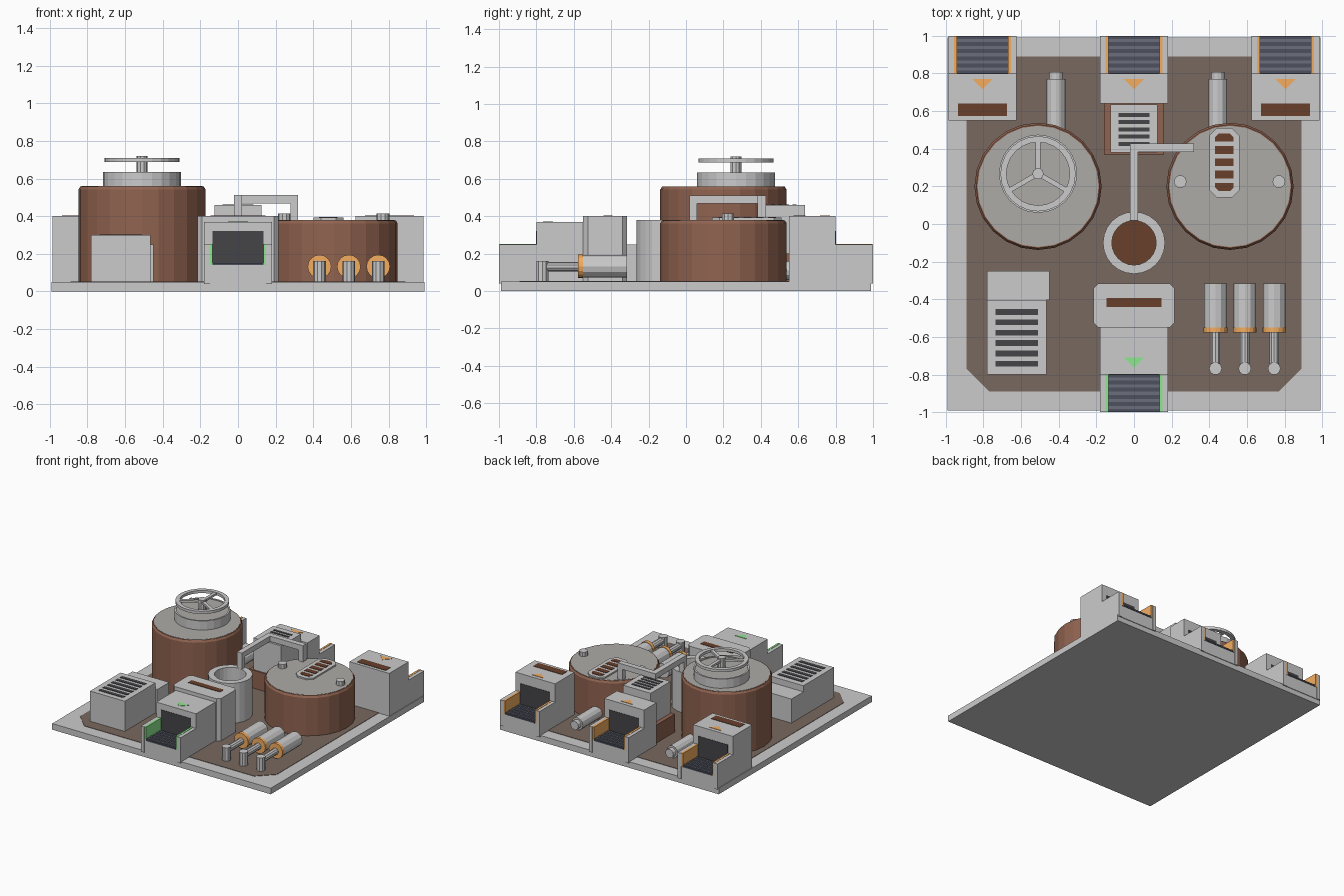
import bpy, bmesh
from math import cos, sin, pi, radians
from mathutils import Matrix, Vector

if "Cube" in bpy.data.objects:
    bpy.data.objects.remove(bpy.data.objects["Cube"])

COLORS = {
    "floor_brown": (0.19, 0.14, 0.115), "tank_brown": (0.28, 0.125, 0.08),
    "dark_brown": (0.14, 0.05, 0.025), "lid_grey": (0.42, 0.41, 0.39),
    "orange": (0.9, 0.42, 0.12), "green": (0.27, 0.8, 0.27),
    "belt": (0.075, 0.083, 0.11), "slat": (0.145, 0.155, 0.2), "dark": (0.06, 0.06, 0.065),
}
MATS = {}
for key, col in COLORS.items():
    MATS[key] = bpy.data.materials.new(key)
    MATS[key].diffuse_color = (*col, 1)


def finish(name, bm, mat=None):
    bmesh.ops.recalc_face_normals(bm, faces=bm.faces)
    me = bpy.data.meshes.new(name)
    bm.to_mesh(me)
    bm.free()
    ob = bpy.data.objects.new(name, me)
    bpy.context.collection.objects.link(ob)
    if mat:
        me.materials.append(MATS[mat])
    return ob


def prism(name, pts, z0, z1, mat=None):
    bm = bmesh.new()
    f = bm.faces.new([bm.verts.new((x, y, z0)) for x, y in pts])
    ext = bmesh.ops.extrude_face_region(bm, geom=[f])
    top = [v for v in ext["geom"] if isinstance(v, bmesh.types.BMVert)]
    bmesh.ops.translate(bm, verts=top, vec=(0, 0, z1 - z0))
    return finish(name, bm, mat)


def box(name, x0, x1, y0, y1, z0, z1, mat=None):
    return prism(name, [(x0, y0), (x1, y0), (x1, y1), (x0, y1)], z0, z1, mat)


def chamfered(x0, x1, y0, y1, c):
    return [(x0 + c, y0), (x1 - c, y0), (x1, y0 + c), (x1, y1 - c),
            (x1 - c, y1), (x0 + c, y1), (x0, y1 - c), (x0, y0 + c)]


def lathe(name, profile, center, n, mat=None, closed=False):
    """Revolve (radius, z) points around a vertical axis."""
    bm = bmesh.new()
    rings = [[bm.verts.new((center[0] + r * cos(2 * pi * i / n),
                            center[1] + r * sin(2 * pi * i / n), z)) for i in range(n)]
             for r, z in profile]
    pairs = list(zip(rings, rings[1:])) + ([(rings[-1], rings[0])] if closed else [])
    for a, b in pairs:
        for i in range(n):
            j = (i + 1) % n
            bm.faces.new((a[i], a[j], b[j], b[i]))
    if not closed:
        bm.faces.new(rings[0])
        bm.faces.new(rings[-1])
    return finish(name, bm, mat)


def rod_y(name, x, z, y0, y1, r, n=12, mat=None):
    bm = bmesh.new()
    m = Matrix.Translation((x, (y0 + y1) / 2, z)) @ Matrix.Rotation(pi / 2, 4, 'X')
    bmesh.ops.create_cone(bm, cap_ends=True, segments=n, radius1=r, radius2=r,
                          depth=y1 - y0, matrix=m)
    return finish(name, bm, mat)


def slots(name, cx, half, y0, y1, count, z, mat="dark"):
    step = (y1 - y0) / (count - 0.45)
    for i in range(count):
        y = y0 + i * step
        box(f"{name}_{i}", cx - half, cx + half, y, y + step * 0.55, z - 0.01, z + 0.003, mat)


def port(name, cx, s, back, height, color):
    """Conveyor port; s = +1 at the back edge, -1 at the front edge."""
    def b(part, x0, x1, ya, yb, z0, z1, mat=None):
        box(f"{name}_{part}", cx + x0, cx + x1, min(s * ya, s * yb), max(s * ya, s * yb), z0, z1, mat)
    b("housing", -0.18, 0.18, back, 0.8, 0.04, height)
    b("belt_bed", -0.15, 0.15, 0.8, 0.995, 0.04, 0.14)
    b("belt", -0.135, 0.135, 0.8, 1.0, 0.14, 0.152, "belt")
    b("opening", -0.135, 0.135, 0.79, 0.803, 0.15, 0.32, "dark")
    for i in range(5):
        y = 0.815 + i * 0.038
        b(f"slat_{i}", -0.135, 0.135, y, y + 0.017, 0.15, 0.157, "slat")
    for k in (-1, 1):
        x = sorted((k * 0.15, k * 0.18))
        b(f"side_wall_{k}", *x, 0.8, 1.0, 0.04, 0.25)
        x = sorted((k * 0.135, k * 0.152))
        b(f"side_strip_{k}", *x, 0.8, 0.998, 0.14, 0.252, color)
    ty = 0.77 if s > 0 else -0.71
    prism(f"{name}_arrow", [(cx - 0.053, ty), (cx, ty - 0.054), (cx + 0.053, ty)],
          height - 0.01, height + 0.003, color)


# base plate and inset floor
box("base_plate", -0.99, 0.99, -0.99, 0.99, 0, 0.05)
prism("floor_panel", [(-0.77, -0.89), (0.77, -0.89), (0.89, -0.77), (0.89, 0.89),
                      (-0.89, 0.89), (-0.89, -0.77)], 0.04, 0.053, "floor_brown")

# conveyor ports
for i, cx in enumerate((-0.805, 0, 0.805)):
    port(f"input_{i}", cx, 1, 0.64 if cx == 0 else 0.55, 0.4, "orange")
    if cx:
        box(f"input_{i}_window", cx - 0.13, cx + 0.13, 0.575, 0.64, 0.39, 0.403, "dark_brown")
port("output", 0, -1, 0.54, 0.37, "green")
prism("output_hopper", chamfered(-0.215, 0.215, -0.55, -0.315, 0.025), 0.04, 0.4)
box("output_window", -0.145, 0.145, -0.44, -0.392, 0.39, 0.403, "dark_brown")

# centre feeder with vent
box("feeder_base", -0.16, 0.16, 0.37, 0.65, 0.04, 0.2, "tank_brown")
box("feeder_vent", -0.125, 0.125, 0.38, 0.635, 0.1, 0.46)
slots("feeder_vent_slot", 0, 0.082, 0.415, 0.59, 5, 0.46)

# two tanks with lids
for name, cx, top in (("tall_tank", -0.51, 0.56), ("short_tank", 0.51, 0.38)):
    lathe(name, [(0.338, 0.04), (0.338, top - 0.018), (0.328, top - 0.002)], (cx, 0.2), 24, "tank_brown")
    lathe(name + "_lid", [(0.322, top - 0.02), (0.322, top)], (cx, 0.2), 24, "lid_grey")

# hand wheel on the tall tank
W = (-0.51, 0.267)
lathe("wheel_collar", [(0.208, 0.55), (0.208, 0.635), (0.195, 0.635), (0.195, 0.55)], W, 24, closed=True)
lathe("collar_cap", [(0.196, 0.55), (0.196, 0.63)], W, 24, "lid_grey")
lathe("wheel_rim", [(0.2, 0.688), (0.2, 0.71), (0.168, 0.71), (0.168, 0.688)], W, 24, closed=True)
lathe("wheel_hub", [(0.03, 0.62), (0.03, 0.72)], W, 10)
for i in range(3):
    ob = box(f"wheel_spoke_{i}", 0.02, 0.175, -0.013, 0.013, 0.69, 0.707)
    ob.data.transform(Matrix.Translation((*W, 0)) @ Matrix.Rotation(radians(90 + 120 * i), 4, 'Z'))

# short tank knobs and level gauge
for k in (-1, 1):
    lathe(f"lid_knob_{k}", [(0.034, 0.37), (0.034, 0.415)], (0.508 + k * 0.262, 0.225), 10)
prism("gauge_plate", chamfered(0.4, 0.56, 0.14, 0.51, 0.04), 0.37, 0.392)
for i in range(5):
    y = 0.175 + i * 0.066
    pts = [(0.43, y), (0.53, y), (0.53, y + 0.042), (0.43, y + 0.042)]
    if i == 0:
        pts[0:2] = [(0.43, y + 0.02), (0.45, y), (0.51, y), (0.53, y + 0.02)]
    if i == 4:
        pts[2:4] = [(0.53, y + 0.022), (0.51, y + 0.042), (0.45, y + 0.042), (0.43, y + 0.022)]
    prism(f"gauge_slot_{i}", pts, 0.38, 0.395, "dark_brown")

# mixing pot and square pipe to the short tank
P = (0, -0.1)
lathe("mixing_pot", [(0.165, 0.04), (0.165, 0.38), (0.118, 0.38), (0.118, 0.04)], P, 24, closed=True)
lathe("pot_liquid", [(0.12, 0.05), (0.12, 0.2)], P, 24, "dark_brown")
box("pipe_riser", -0.022, 0.022, 0.018, 0.06, 0.36, 0.47)
box("pipe_long_arm", -0.022, 0.022, 0.018, 0.427, 0.468, 0.512)
box("pipe_cross_arm", 0.02, 0.32, 0.383, 0.427, 0.468, 0.512)
box("pipe_drop", 0.278, 0.32, 0.383, 0.427, 0.37, 0.47)

# vented machine box
box("vent_box", -0.78, -0.465, -0.8, -0.405, 0.04, 0.3)
box("vent_box_rear", -0.78, -0.448, -0.405, -0.25, 0.04, 0.25)
slots("vent_box_slot", -0.623, 0.112, -0.758, -0.452, 6, 0.3)

# row of pistons
for i in range(3):
    x = 0.433 + i * 0.156
    rod_y(f"piston_body_{i}", x, 0.132, -0.555, -0.315, 0.06)
    rod_y(f"piston_collar_{i}", x, 0.132, -0.577, -0.55, 0.063, 16, "orange")
    rod_y(f"piston_rod_{i}", x, 0.13, -0.77, -0.57, 0.026, 10)
    lathe(f"piston_post_{i}", [(0.034, 0.04), (0.034, 0.162)], (x, -0.768), 10)

# back outlet nozzles
for k in (-1, 1):
    x = 0.43 * k + 0.015
    rod_y(f"nozzle_body_{k}", x, 0.11, 0.5, 0.77, 0.05)
    rod_y(f"nozzle_tip_{k}", x, 0.11, 0.76, 0.808, 0.036)

for m in bpy.data.materials:
    if m.users and not m.is_grease_pencil:
        m.use_nodes = True
        m.node_tree.nodes["Principled BSDF"].inputs["Base Color"].default_value = m.diffuse_color
